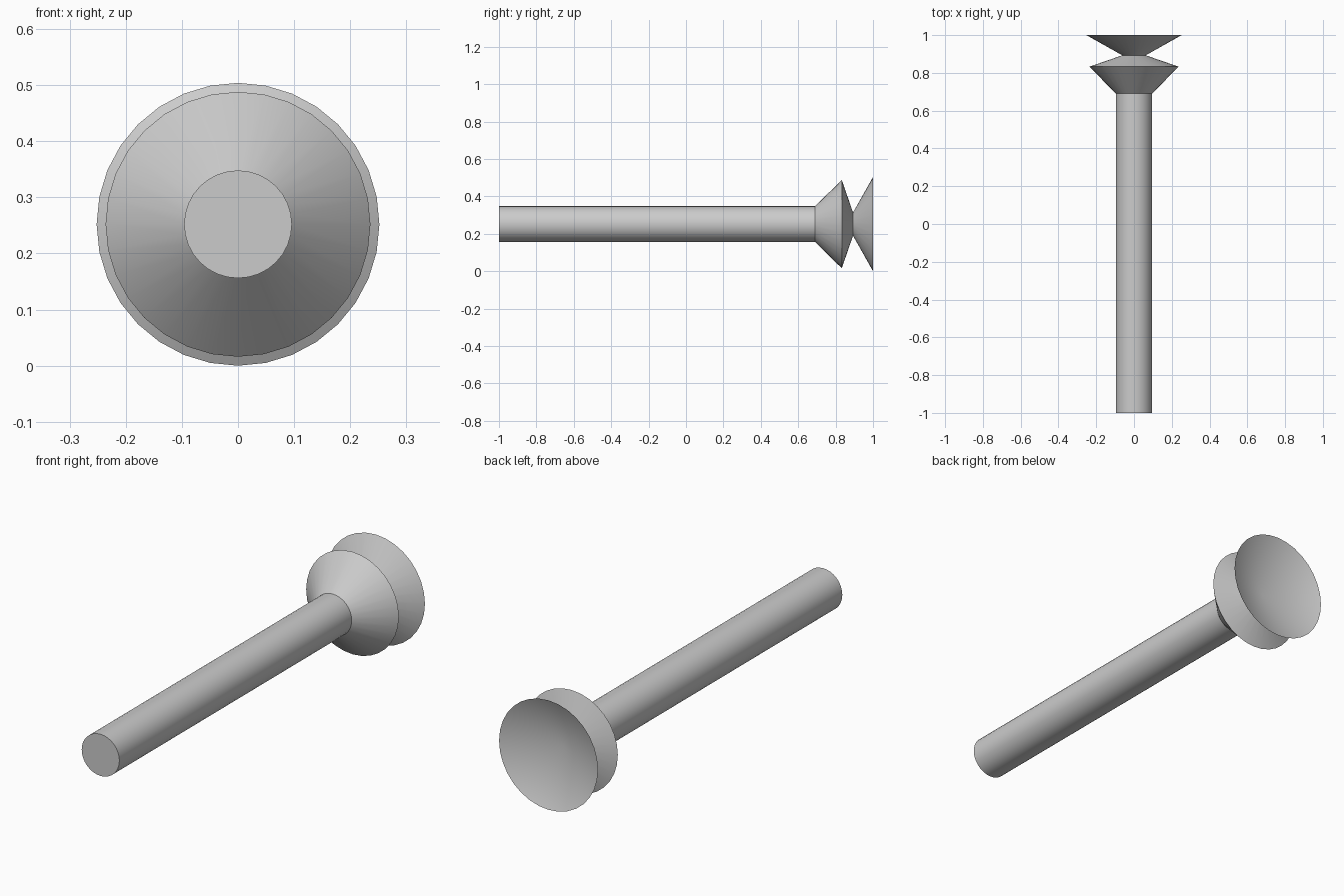
import bpy
import bmesh
from math import cos, sin, tau, radians

SIDES = 32
AXIS_Z = 0.252

default = bpy.data.objects.get("Cube")
if default:
    bpy.data.objects.remove(default, do_unlink=True)

grey = bpy.data.materials.new("plain grey")
grey.use_nodes = True
colour = (0.6, 0.6, 0.6, 1)
grey.diffuse_color = colour
grey.node_tree.nodes["Principled BSDF"].inputs["Base Color"].default_value = colour


def turned(name, profile):
    """Revolve (radius, y) points around the long axis; radius 0 is a pole."""
    bm = bmesh.new()
    rings = []
    for r, y in profile:
        count = SIDES if r else 1
        rings.append([bm.verts.new((r * sin(tau * i / SIDES), y,
                                    AXIS_Z + r * cos(tau * i / SIDES)))
                      for i in range(count)])
    for a, b in zip(rings, rings[1:]):
        for i in range(SIDES):
            j = (i + 1) % SIDES
            corners = [a[i % len(a)], a[j % len(a)], b[j % len(b)], b[i % len(b)]]
            bm.faces.new(list(dict.fromkeys(corners)))
    bmesh.ops.recalc_face_normals(bm, faces=bm.faces)
    mesh = bpy.data.meshes.new(name)
    bm.to_mesh(mesh)
    bm.free()
    mesh.materials.append(grey)
    obj = bpy.data.objects.new(name, mesh)
    bpy.context.collection.objects.link(obj)
    bpy.ops.object.select_all(action='DESELECT')
    obj.select_set(True)
    bpy.context.view_layer.objects.active = obj
    bpy.ops.object.shade_smooth_by_angle(angle=radians(30))
    return obj


# Long round handle, flaring collar, pinched neck and hollow conical cup
turned("plunger", [
    (0, -1), (0.096, -1), (0.096, 0.69),    # handle
    (0.236, 0.833), (0.062, 0.893),         # collar and neck
    (0.252, 1), (0, 0.895),                 # cup rim and hollow
])
